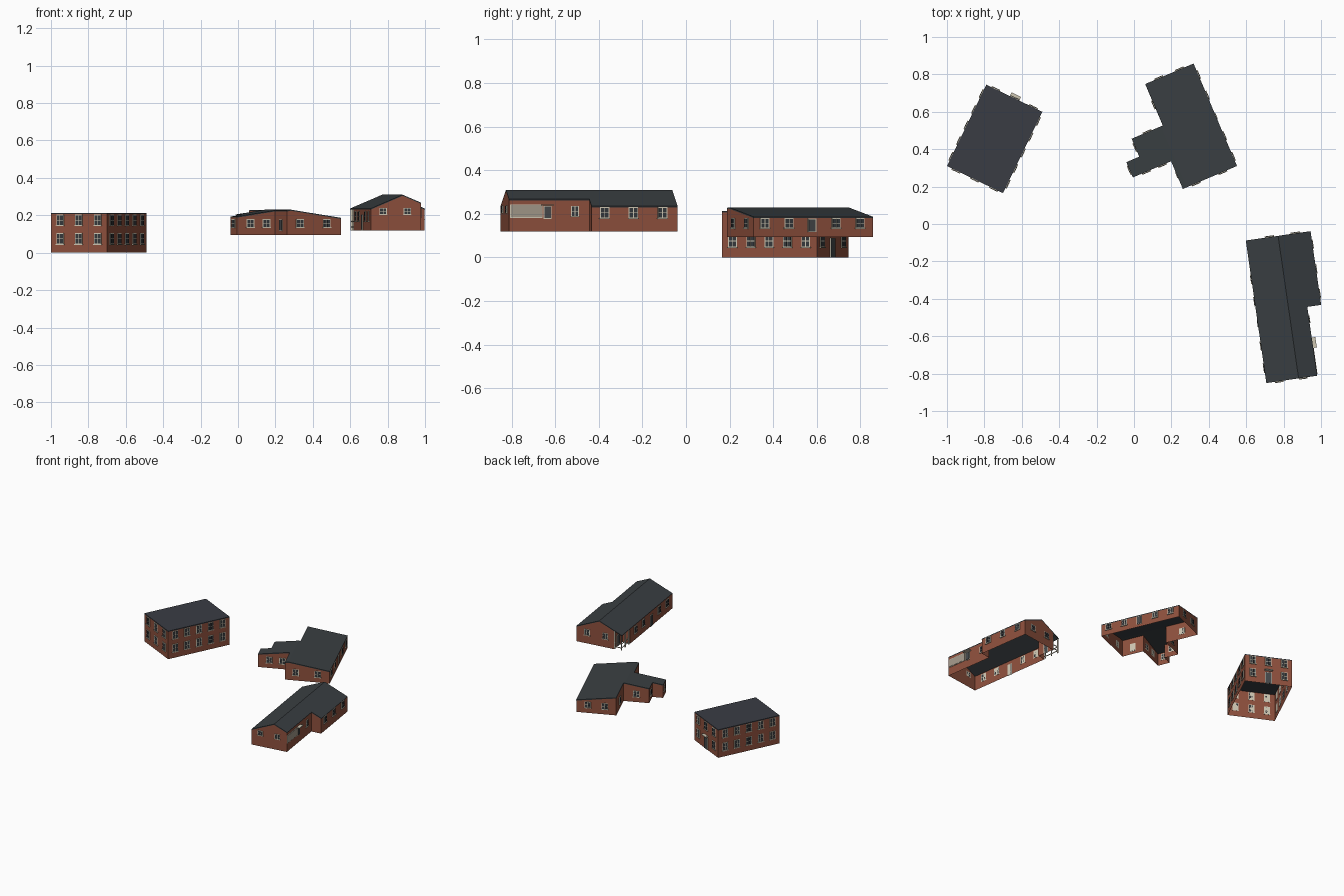
import bpy, bmesh, math
from mathutils import Matrix, Vector

if "Cube" in bpy.data.objects:
    bpy.data.objects.remove(bpy.data.objects["Cube"])


def material(name, rgb):
    m = bpy.data.materials.new(name)
    m.use_nodes = True
    m.diffuse_color = (*rgb, 1)
    m.node_tree.nodes["Principled BSDF"].inputs["Base Color"].default_value = (*rgb, 1)
    return m


brick = material("red brick", (0.27, 0.08, 0.046))
slate = material("grey slate", (0.042, 0.050, 0.055))
felt = material("blue grey felt", (0.041, 0.046, 0.057))
cream = material("cream paint", (0.62, 0.57, 0.45))
glass = material("dark glass", (0.035, 0.04, 0.045))
pale = material("pale glazing", (0.36, 0.31, 0.25))
door_paint = material("grey door", (0.06, 0.065, 0.07))
TRIM = [cream, glass, pale, door_paint]
ROOF = 0.006


def finish(bm, name, mats, place):
    mesh = bpy.data.meshes.new(name)
    bm.to_mesh(mesh)
    bm.free()
    for m in mats:
        mesh.materials.append(m)
    ob = bpy.data.objects.new(name, mesh)
    bpy.context.collection.objects.link(ob)
    ob.matrix_world = place
    return ob


def sheet(outline, ridge):
    """Flat footprint, split along the ridge line."""
    bm = bmesh.new()
    bm.faces.new([bm.verts.new((u, v, 0)) for u, v in outline])
    if ridge is not None:
        bmesh.ops.bisect_plane(bm, geom=bm.verts[:] + bm.edges[:] + bm.faces[:],
                               plane_co=(ridge, 0, 0), plane_no=(1, 0, 0))
    return bm


class Building:
    def __init__(self, name, origin, angle, base, walls, roof, top, ridge, roof_mat):
        self.name, self.base, self.outline, self.top = name, base, walls, top
        self.place = (Matrix.Translation((*origin, 0))
                      @ Matrix.Rotation(math.radians(angle), 4, "Z"))
        self.trim = bmesh.new()
        # walls, open underneath
        bm = sheet(walls, ridge)
        footprint = bm.faces[:]
        rim = [e for e in bm.edges if len(e.link_faces) == 1]
        for v in bm.verts:
            v.co.z = base
        new = bmesh.ops.extrude_edge_only(bm, edges=rim)["geom"]
        for v in new:
            if isinstance(v, bmesh.types.BMVert):
                v.co.z = top(v.co.x) - ROOF
        bmesh.ops.delete(bm, geom=footprint, context="FACES_ONLY")
        bmesh.ops.recalc_face_normals(bm, faces=bm.faces[:])
        finish(bm, name + "_walls", [brick], self.place)
        # roof slab
        bm = sheet(roof, ridge)
        for v in bm.verts:
            v.co.z = top(v.co.x) - ROOF
        bm.normal_update()
        ob = finish(bm, name + "_roof", [roof_mat], self.place)
        mod = ob.modifiers.new("thickness", "SOLIDIFY")
        mod.thickness, mod.offset = ROOF, 1

    def box(self, lo, hi, mat, frame=Matrix()):
        lo, hi = Vector(lo), Vector(hi)
        m = frame @ Matrix.Translation((lo + hi) / 2) @ Matrix.Diagonal((*(hi - lo), 1))
        for v in bmesh.ops.create_cube(self.trim, size=1, matrix=m)["verts"]:
            for f in v.link_faces:
                f.material_index = mat

    def wall(self, i):
        """Frame of one wall: x along it, y inward, z up."""
        a = Vector(self.outline[i])
        d = Vector(self.outline[(i + 1) % len(self.outline)]) - a
        return (Matrix.Translation((*a, 0))
                @ Matrix.Rotation(math.atan2(d.y, d.x), 4, "Z"))

    def plate(self, i, s, z, w, h, out, mat):
        self.box((s - w / 2, -out, z - h / 2), (s + w / 2, 0.001, z + h / 2),
                 mat, self.wall(i))

    def windows(self, i, places, z, w=0.044, h=0.055):
        for s in places:
            self.plate(i, s, z, w, h, 0.003, 0)
            self.plate(i, s, z - h / 2, w + 0.006, 0.005, 0.007, 0)
            for a in (-1, 1):
                for b in (-1, 1):
                    self.plate(i, s + a * w * 0.225, z + b * h * 0.225,
                               w * 0.36, h * 0.38, 0.005, 1)

    def door(self, i, s, h=0.07, w=0.034, z=None):
        z = self.base + h / 2 if z is None else z
        self.plate(i, s, z, w + 0.008, h, 0.003, 0)
        self.plate(i, s, z, w, h - 0.006, 0.005, 3)

    def canopy(self, i, s, z):
        self.box((s - 0.028, -0.022, z), (s + 0.028, 0, z + 0.006), 0, self.wall(i))

    def done(self):
        finish(self.trim, self.name + "_windows_and_doors", TRIM, self.place)


# Two-storey block with flat roof
plan = [(0, 0), (0.333, 0), (0.333, 0.483), (0, 0.483)]
b = Building("block", (-1, 0.31), -25.8, 0, plan, plan, lambda u: 0.212, None, felt)
short, long = (0.055, 0.165, 0.278), [0.055 + 0.093 * k for k in range(5)]
for z in (0.075, 0.174):
    b.windows(0, short, z, h=0.06)
    b.windows(1, long, z, h=0.06)
    b.windows(3, long, z, h=0.06)
b.windows(2, short, 0.174, h=0.06)
b.windows(2, short[::2], 0.075, h=0.06)
b.door(2, 0.165, h=0.09, w=0.04)
b.canopy(2, 0.165, 0.1)
b.done()

# Single-storey hall with stepped side wing
plan = [(0, 0), (0, 0.595), (-0.28, 0.595), (-0.28, 0.354), (-0.46, 0.354),
        (-0.46, 0.25), (-0.535, 0.25), (-0.535, 0.161), (-0.313, 0.161), (-0.313, 0)]
b = Building("hall", (0.55, 0.31), 23, 0.095, plan, plan,
             lambda u: 0.23 - 0.15 * abs(u + 0.29), -0.29, slate)
for i, places in {0: (0.055, 0.175, 0.41, 0.53), 1: (0.08, 0.2), 2: (0.12,),
                  3: (0.09,), 4: (0.05,), 6: (0.045,), 7: (0.077, 0.17),
                  9: (0.075, 0.23)}.items():
    b.windows(i, places, 0.157, h=0.046)
b.door(0, 0.29, h=0.062, z=0.147)
b.door(8, 0.08, h=0.062, z=0.147)
b.done()

# Long gabled house with corner porch
roof = [(0, 0), (0.27, 0), (0.27, 0.372), (0.345, 0.372), (0.345, 0.77), (0, 0.77)]
plan = roof[:-1] + [(0.06, 0.77), (0.06, 0.64), (0, 0.64)]
b = Building("house", (0.71, -0.85), 8.2, 0.12, plan, roof,
             lambda u: 0.31 - 0.43 * abs(u - 0.172), 0.172, slate)
b.windows(0, (0.066, 0.197), 0.221, w=0.04, h=0.036)
b.windows(1, (0.305,), 0.212, w=0.036, h=0.05)
b.windows(3, (0.06, 0.193, 0.328), 0.205, h=0.052)
b.windows(4, (0.08, 0.22), 0.205, h=0.046)
b.windows(7, (0.08, 0.2, 0.44, 0.56), 0.195, h=0.055)
b.door(7, 0.32, h=0.085)
b.door(5, 0.065, h=0.085)
# wide glazed panel beside the side door
b.plate(1, 0.08, 0.213, 0.15, 0.062, 0.003, 0)
b.plate(1, 0.08, 0.213, 0.144, 0.056, 0.005, 2)
b.door(1, 0.178, h=0.06, w=0.03, z=0.207)
b.canopy(1, 0.178, 0.238)
# porch posts and rails
for u, v in ((0, 0.65), (0, 0.705), (0, 0.762), (0.052, 0.762)):
    b.box((u + 0.001, v, 0.12), (u + 0.007, v + 0.006, b.top(u) - ROOF), 0)
for z in (0.135, 0.165):
    b.box((0.002, 0.645, z), (0.006, 0.768, z + 0.005), 0)
    b.box((0.002, 0.763, z), (0.06, 0.767, z + 0.005), 0)
b.done()
